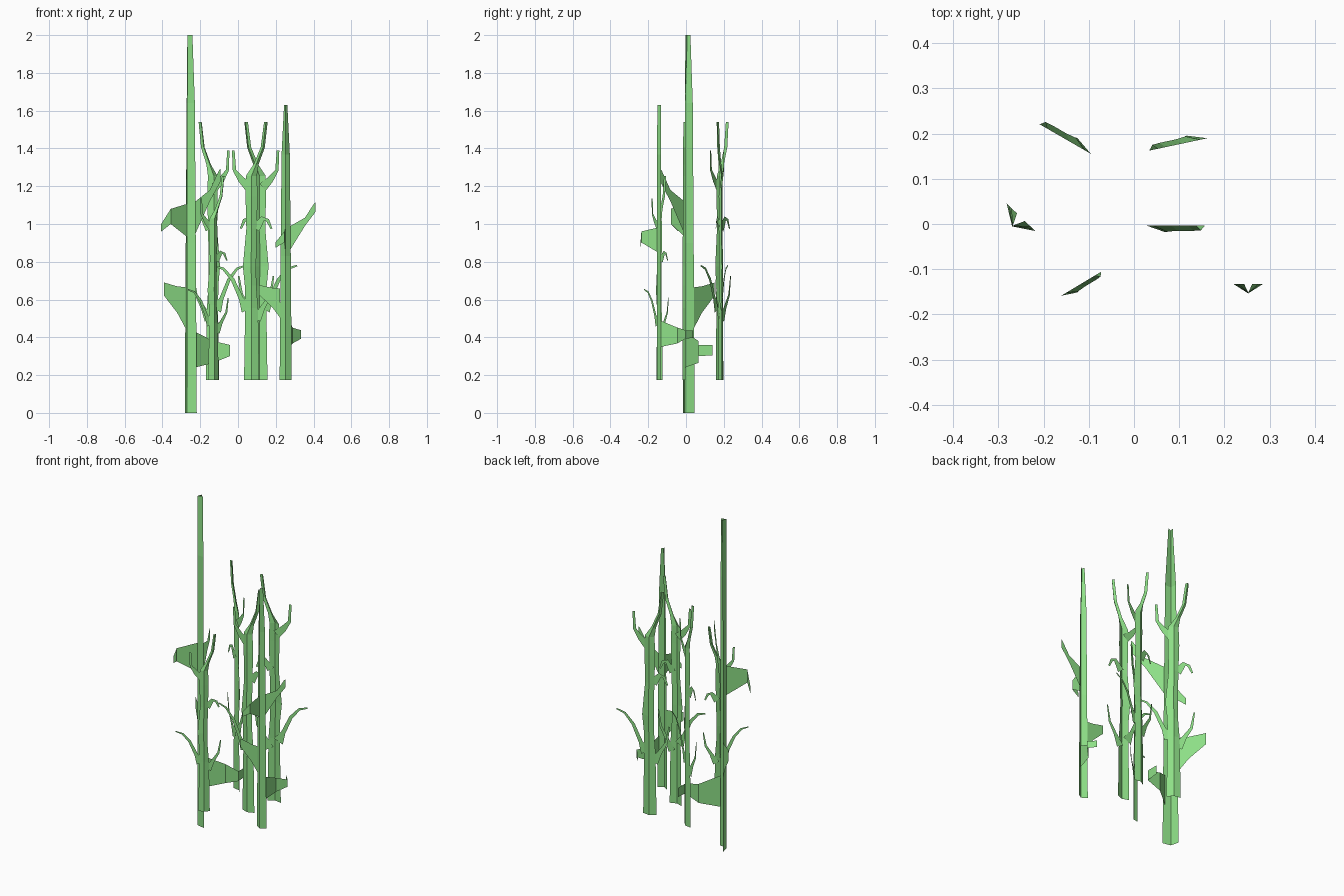
import bpy
from math import radians, hypot
from mathutils import Matrix

if "Cube" in bpy.data.objects:
    bpy.data.objects.remove(bpy.data.objects["Cube"])

green = bpy.data.materials.new("stalk_green")
green.diffuse_color = (0.27, 0.74, 0.24, 1)
green.use_nodes = True
green.node_tree.nodes["Principled BSDF"].inputs["Base Color"].default_value = green.diffuse_color


def loft(name, rows, place):
    """Join rows of points (s, t, z) with flat quads."""
    n = len(rows[0])
    verts = [p for r in rows for p in r]
    faces = [(i * n + j, i * n + j + 1, (i + 1) * n + j + 1, (i + 1) * n + j)
             for i in range(len(rows) - 1) for j in range(n - 1)]
    me = bpy.data.meshes.new(name)
    me.from_pydata(verts, [], faces)
    me.transform(place)
    me.materials.append(green)
    ob = bpy.data.objects.new(name, me)
    bpy.context.collection.objects.link(ob)


def folded(rows):
    """V-folded strip: rows of (z, left, right, spine, spine depth)."""
    return [((l, 0, z), (m, d, z), (r, 0, z)) for z, l, r, m, d in rows]


def blade(rows):
    """Upright leaf: rows of (s, t, z low, z high)."""
    return [((s, t, a), (s, t, b)) for s, t, a, b in rows]


def ribbon(path):
    """Flat twig in the stalk plane: path of (s, z, width)."""
    rows = []
    for i, (s, z, w) in enumerate(path):
        a, b = path[max(i - 1, 0)], path[min(i + 1, len(path) - 1)]
        dx, dz = b[0] - a[0], b[1] - a[1]
        k = w / 2 / hypot(dx, dz)
        rows.append(((s - dz * k, 0, z + dx * k), (s + dz * k, 0, z - dx * k)))
    return rows


def placement(x, y, z, angle, scale):
    return (Matrix.Translation((x, y, z)) @ Matrix.Rotation(radians(angle), 4, 'Z')
            @ Matrix.Scale(scale, 4))


def tall_stalk(name, place):
    loft(name + "_stem", folded([(0, -.044, .044, 0, -.028), (.9, -.037, .037, 0, -.027),
                                 (1.64, -.03, .03, 0, -.027), (2, -.012, .012, 0, -.026)]), place)
    loft(name + "_right_leaf", blade([(.035, 0, .95, 1.12), (.14, 0, 1.12, 1.18),
                                      (.208, 0, 1.21, 1.285), (.218, 0, 1.225, 1.293)]), place)
    loft(name + "_left_leaf", blade([(-.04, 0, .45, .665), (-.1, 0, .53, .67),
                                     (-.196, 0, .62, .69)]), place)
    loft(name + "_front_leaf", blade([(0, -.026, .93, 1.107), (-.01, -.142, 1.0, 1.08),
                                      (-.075, -.148, .96, 1.0)]), place)
    loft(name + "_back_leaf", blade([(.03, 0, .24, .43), (.05, .12, .265, .38),
                                     (.113, .18, .3, .36), (.062, .234, .305, .36)]), place)


def forked_stalk(name, place):
    # Folded trunk running on into the tall prong
    loft(name + "_stem", folded([(0, -.04, .04, 0, .015), (.38, -.034, .034, 0, .015),
                                 (.5, -.025, .036, 0, .015), (.6, -.024, .046, .003, .015),
                                 (.8, -.027, .028, 0, .014), (.97, -.032, .032, 0, .014),
                                 (1.08, -.028, .03, 0, .014), (1.14, -.037, -.01, -.024, .012),
                                 (1.23, -.07, -.048, -.06, .012), (1.365, -.085, -.066, -.076, .011)]), place)
    loft(name + "_short_prong", ribbon([(.014, 1.02, .05), (.055, 1.06, .035),
                                        (.091, 1.11, .018), (.097, 1.215, .014)]), place)
    loft(name + "_long_twig", ribbon([(.025, .37, .06), (.055, .43, .025), (.1, .53, .02),
                                      (.15, .588, .014), (.2, .605, .008)]), place)
    loft(name + "_short_twig", ribbon([(-.025, .32, .05), (-.06, .385, .025),
                                       (-.1, .45, .016), (-.116, .55, .008)]), place)
    loft(name + "_hook", ribbon([(-.02, .8, .05), (-.06, .855, .025),
                                 (-.085, .845, .018), (-.105, .8, .01)]), place)


BASE = .175
tall_stalk("tall_stalk", placement(-.25, .015, 0, -44, 1))
tall_stalk("small_tall_stalk", placement(.2525, -.133, BASE, 0, .7275))

for i, (x, y, angle, scale) in enumerate([(.072, -.003, 180, 1), (.117, .18, 12, 1),
                                          (-.135, .178, -30, 1), (-.13, -.14, 211, .79)]):
    forked_stalk(f"forked_stalk_{i + 1}", placement(x, y, BASE, angle, scale))
